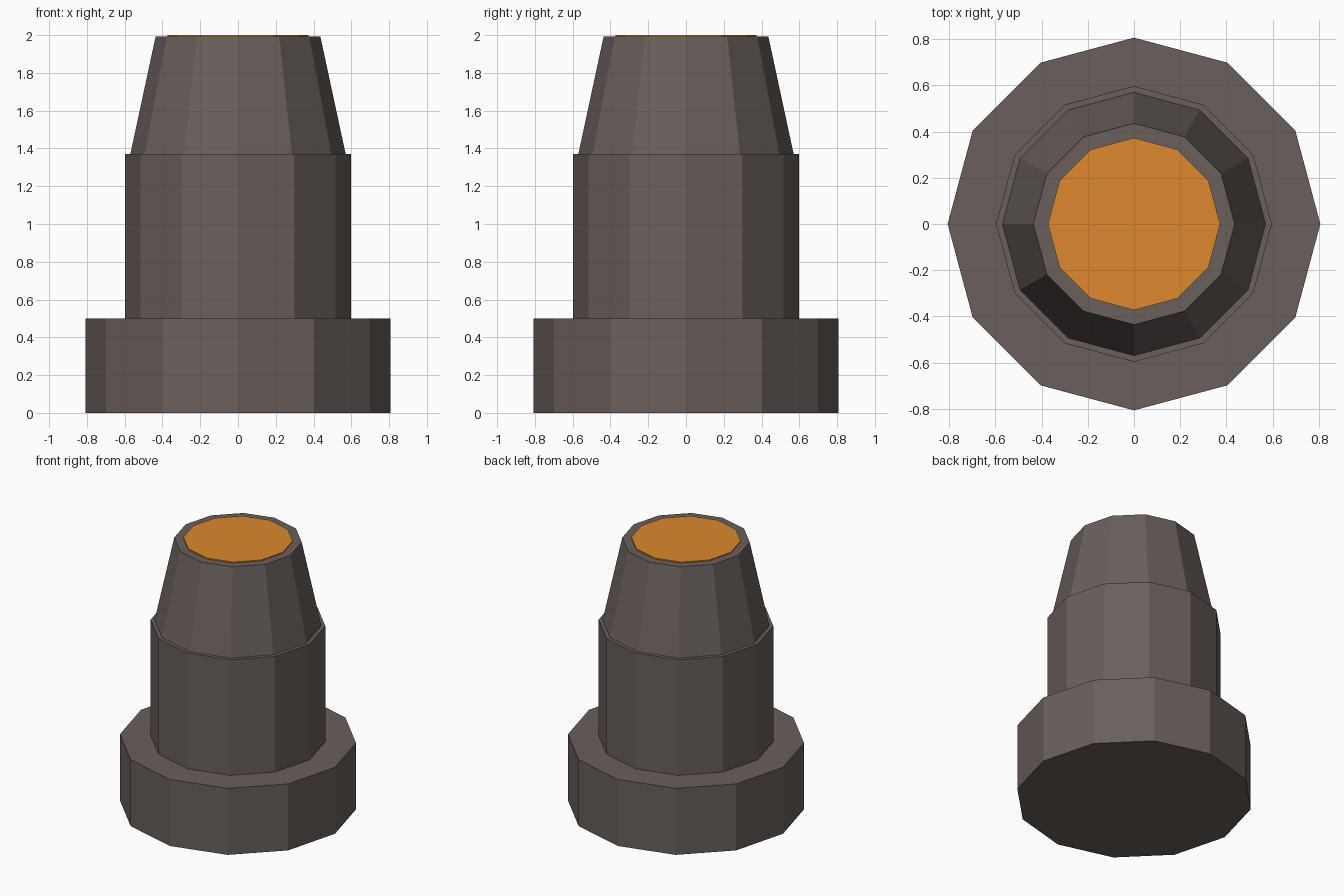
import bpy

if "Cube" in bpy.data.objects:
    bpy.data.objects.remove(bpy.data.objects["Cube"])

SIDES = 12


def material(name, color):
    mat = bpy.data.materials.new(name)
    mat.diffuse_color = color
    mat.use_nodes = True
    mat.node_tree.nodes["Principled BSDF"].inputs["Base Color"].default_value = mat.diffuse_color
    return mat


def tier(name, r_bottom, r_top, z_bottom, z_top, mat):
    """Twelve-sided capped drum or taper between two heights."""
    bpy.ops.mesh.primitive_cone_add(
        vertices=SIDES, radius1=r_bottom, radius2=r_top,
        depth=z_top - z_bottom, location=(0, 0, (z_bottom + z_top) / 2))
    obj = bpy.context.object
    obj.name = name
    obj.data.materials.append(mat)
    return obj


stone = material("dark_stone", (0.14, 0.115, 0.105, 1))
glow = material("orange_glow", (0.71, 0.25, 0.026, 1))

# Wide foot, straight shaft and tapered upper section
tier("base", 0.807, 0.807, 0.0, 0.5, stone)
tier("shaft", 0.597, 0.597, 0.5, 1.37, stone)
tier("tapered_top", 0.57, 0.436, 1.37, 1.993, stone)

# Thin orange disc set on the top
tier("top_disc", 0.373, 0.373, 1.98, 2.0, glow)
